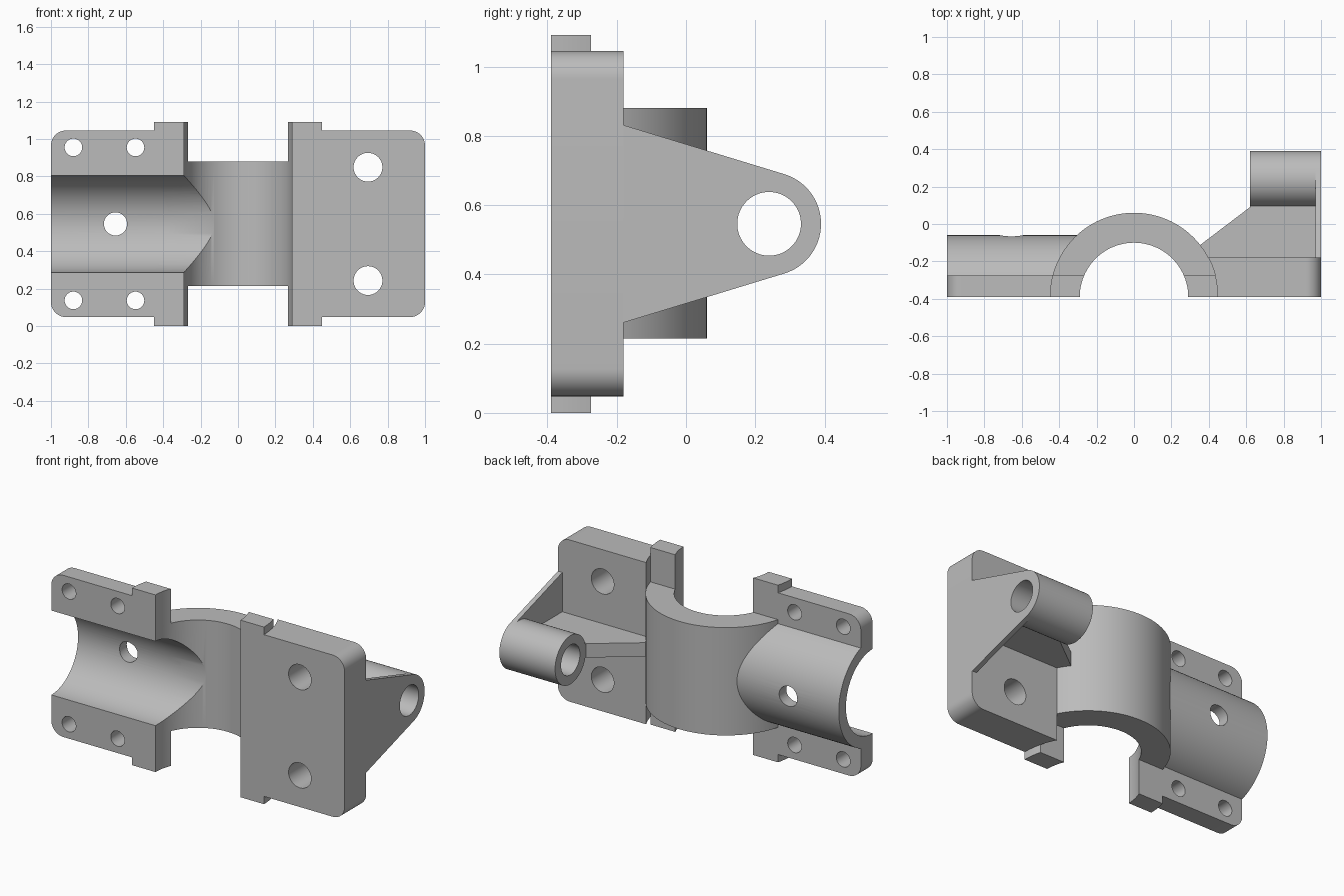
import bpy
import bmesh
from math import sin, cos, radians

cube = bpy.data.objects.get("Cube")
if cube:
    bpy.data.objects.remove(cube, do_unlink=True)

FRONT = -0.39      # split face of the housing
MID = 0.546        # height of the horizontal axis
SEAT = -0.275      # back of the thin flanges
PAD = -0.18        # back of the thick mounting pad
PIVOT = 0.24       # y of the pivot axis

metal = bpy.data.materials.new("cast_grey")
metal.use_nodes = True
grey = (0.5, 0.5, 0.5, 1)
metal.diffuse_color = grey
shader = metal.node_tree.nodes["Principled BSDF"]
shader.inputs["Base Color"].default_value = grey
shader.inputs["Roughness"].default_value = 0.6


def arc(u, v, r, start, end, steps):
    angles = [radians(start + (end - start) * i / steps) for i in range(steps + 1)]
    return [(u + r * cos(a), v + r * sin(a)) for a in angles]


def circle(u, v, r, steps=96):
    return arc(u, v, r, 0, 360, steps)[:-1]


def box(u0, u1, v0, v1):
    return [(u0, v0), (u1, v0), (u1, v1), (u0, v1)]


def extrude(name, profile, axis, low, high):
    """Extrude a closed 2D profile along one axis."""
    place = {"x": lambda u, v, w: (w, u, v),
             "y": lambda u, v, w: (u, w, v),
             "z": lambda u, v, w: (u, v, w)}[axis]
    bm = bmesh.new()
    rings = [[bm.verts.new(place(u, v, w)) for u, v in profile] for w in (low, high)]
    for ring in rings:
        bm.faces.new(ring)
    n = len(profile)
    for i in range(n):
        j = (i + 1) % n
        bm.faces.new((rings[0][i], rings[0][j], rings[1][j], rings[1][i]))
    bmesh.ops.recalc_face_normals(bm, faces=bm.faces)
    mesh = bpy.data.meshes.new(name)
    bm.to_mesh(mesh)
    bm.free()
    obj = bpy.data.objects.new(name, mesh)
    mesh.materials.append(metal)
    bpy.context.collection.objects.link(obj)
    return obj


cutters = []


def cutter(profile, axis, low, high):
    obj = extrude("cutter", profile, axis, low, high)
    obj.hide_render = True
    cutters.append(obj)
    return obj


def finish(obj, *cuts):
    """Apply the cuts, then smooth the curved faces."""
    bpy.ops.object.select_all(action="DESELECT")
    obj.select_set(True)
    bpy.context.view_layer.objects.active = obj
    for cut in cuts:
        mod = obj.modifiers.new("cut", "BOOLEAN")
        mod.operation = "DIFFERENCE"
        mod.solver = "EXACT"
        mod.object = cut
        bpy.ops.object.modifier_apply(modifier=mod.name)
    bpy.ops.object.shade_smooth_by_angle(angle=radians(30))


def half_ring(outer, inner):
    return arc(0, FRONT, outer, 0, 180, 48) + arc(0, FRONT, inner, 180, 0, 48)


def bolt_hole(x, z, r):
    return cutter(circle(x, z, r, 40), "y", -1, 1)


# Shared bores
sleeve_bore = cutter(circle(FRONT, MID, 0.26), "x", -1.2, 0)
saddle_outer = cutter(circle(0, FRONT, 0.45), "z", -0.2, 1.3)
pivot_bore = cutter(circle(PIVOT, MID, 0.092, 64), "x", 0.5, 1.2)
above_seat = cutter(box(-1, 1, SEAT, 1), "z", -1, 2)

# Vertical saddle and the full-height collars along its edges
saddle = extrude("saddle", half_ring(0.45, 0.29), "z", 0.215, 0.88)
finish(saddle, sleeve_bore)
collars = extrude("saddle_collars", half_ring(0.45, 0.29), "z", 0, 1.092)
finish(collars, above_seat, sleeve_bore)

# Horizontal sleeve with its oil hole
sleeve = extrude("sleeve", arc(FRONT, MID, 0.33, -90, 90, 48), "x", -1, -0.3)
finish(sleeve, sleeve_bore, bolt_hole(-0.655, MID, 0.062))

# Thin sleeve flange with four bolt holes
r = 0.08
low, high = 0.048, 1.045
flange_shape = ([(-0.4, low), (-0.4, high)]
                + arc(-1 + r, high - r, r, 90, 180, 12)
                + arc(-1 + r, low + r, r, 180, 270, 12))
flange = extrude("sleeve_flange", flange_shape, "y", FRONT, SEAT)
flange_holes = [bolt_hole(x, MID + s * 0.409, 0.047)
                for x in (-0.88, -0.548) for s in (-1, 1)]
finish(flange, sleeve_bore, *flange_holes)

# Thick mounting pad with two bolt holes
pad_shape = ([(0.35, high), (0.35, low)]
             + arc(1 - r, low + r, r, -90, 0, 12)
             + arc(1 - r, high - r, r, 0, 90, 12))
pad = extrude("mounting_pad", pad_shape, "y", FRONT, PAD)
finish(pad, saddle_outer, *[bolt_hole(0.695, MID + s * 0.303, 0.077) for s in (-1, 1)])

# Tapered side plate, pivot tube and supporting web
plate_shape = ([(PAD, MID - 0.285)]
               + arc(PIVOT, MID, 0.15, -72.5, 72.5, 40)
               + [(PAD, MID + 0.285)])
plate = extrude("pivot_side_plate", plate_shape, "x", 0.97, 1)
finish(plate, pivot_bore)
tube = extrude("pivot_tube", circle(PIVOT, MID, 0.15), "x", 0.62, 0.97)
finish(tube, pivot_bore)
web_shape = [(0.35, -0.115), (0.62, 0.09), (0.62, 0.12),
             (0.98, 0.12), (0.98, -0.2), (0.39, -0.2)]
web = extrude("pivot_web", web_shape, "z", MID - 0.043, MID + 0.043)
finish(web)

for obj in cutters:
    bpy.data.objects.remove(obj, do_unlink=True)
